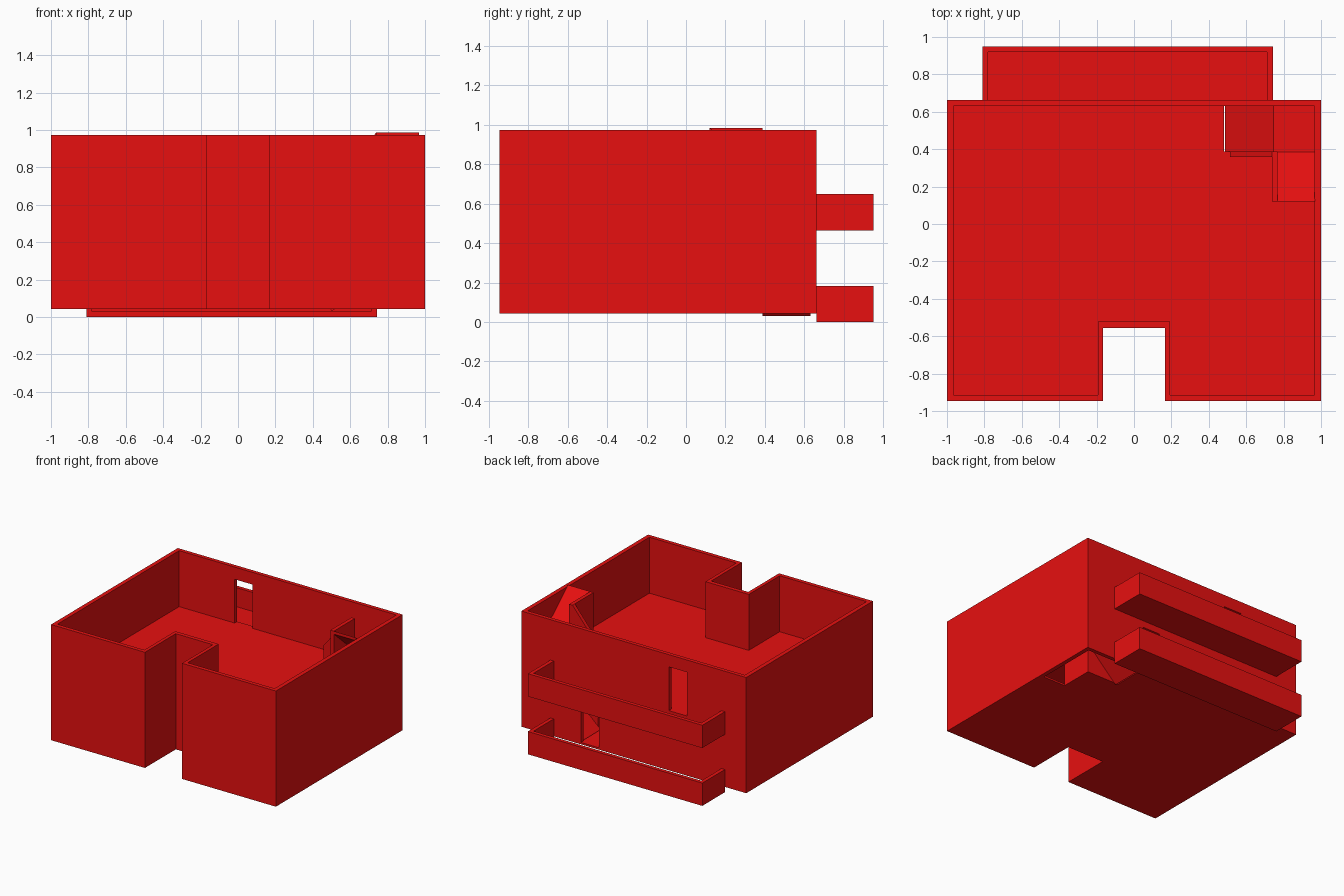
import bpy, bmesh

if "Cube" in bpy.data.objects:
    bpy.data.objects.remove(bpy.data.objects["Cube"], do_unlink=True)

red = bpy.data.materials.new("bright_red")
red.use_nodes = True
red.diffuse_color = (0.8, 0.005, 0.005, 1)
red.node_tree.nodes["Principled BSDF"].inputs["Base Color"].default_value = red.diffuse_color

STOREY = 0.465
BASE, TOP = 0.043, 0.973
FLOOR = 0.058
T = 0.03


def finish(name, bm):
    bmesh.ops.recalc_face_normals(bm, faces=bm.faces)
    mesh = bpy.data.meshes.new(name)
    bm.to_mesh(mesh)
    bm.free()
    mesh.materials.append(red)
    obj = bpy.data.objects.new(name, mesh)
    bpy.context.collection.objects.link(obj)
    return obj


def prism(name, points, lo, hi, axis="z"):
    """Extrude a 2D outline along an axis; the outline uses the other two axes in order."""
    place = {"x": lambda p, d: (d, p[0], p[1]),
             "y": lambda p, d: (p[0], d, p[1]),
             "z": lambda p, d: (p[0], p[1], d)}[axis]
    bm = bmesh.new()
    face = bm.faces.new([bm.verts.new(place(p, lo)) for p in points])
    new = bmesh.ops.extrude_face_region(bm, geom=[face])["geom"]
    step = place((0, 0), hi - lo)
    bmesh.ops.translate(bm, vec=step, verts=[v for v in new if isinstance(v, bmesh.types.BMVert)])
    return finish(name, bm)


def box(name, x0, x1, y0, y1, z0, z1):
    return prism(name, [(x0, y0), (x1, y0), (x1, y1), (x0, y1)], z0, z1)


def ring_wall(name, outer, inner, z0, z1):
    """Closed wall between two matching outlines."""
    bm = bmesh.new()
    loops = [[bm.verts.new((x, y, z)) for x, y in pts]
             for pts, z in ((outer, z0), (outer, z1), (inner, z1), (inner, z0))]
    n = len(outer)
    for k in range(4):
        a, b = loops[k], loops[(k + 1) % 4]
        for i in range(n):
            j = (i + 1) % n
            bm.faces.new((a[i], a[j], b[j], b[i]))
    return finish(name, bm)


def plan(side, back, front, notch, depth):
    """Outline with a rectangular recess in the front."""
    return [(-side, back), (-side, front), (-notch, front), (-notch, depth),
            (notch, depth), (notch, front), (side, front), (side, back)]


# Outer walls
outer = plan(1.0, 0.663, -0.947, 0.165, -0.555)
inner = plan(0.966, 0.632, -0.915, 0.193, -0.522)
walls = ring_wall("outer_walls", outer, inner, BASE, TOP)

# Doorways to the balconies
for level, x in enumerate((0.31, -0.472)):
    z = FLOOR + level * STOREY
    cutter = box("door_cutter", x, x + 0.16, 0.58, 0.72, z, z + 0.352)
    cutter.hide_render = True
    mod = walls.modifiers.new("doorway", "BOOLEAN")
    mod.operation, mod.object, mod.solver = "DIFFERENCE", cutter, "EXACT"
    bpy.context.view_layer.objects.active = walls
    bpy.ops.object.modifier_apply(modifier=mod.name)
    bpy.data.objects.remove(cutter, do_unlink=True)

# Floor outline leaves the stairwell open in the back corner
floor_plan = inner[:7] + [(0.966, 0.12), (0.738, 0.12), (0.738, 0.388),
                          (0.48, 0.388), (0.48, 0.632)]
MID = 0.287
SLAB = 0.024

for level, story in enumerate(("lower", "upper")):
    z = level * STOREY
    top = FLOOR + STOREY - 0.003 + z
    prism(story + "_floor", floor_plan, BASE + z, FLOOR + z)

    # Balcony slab and parapet
    x0, x1, y0, y1 = -0.81, 0.742, 0.663, 0.95
    box(story + "_balcony_floor", x0, x1, y0, y1, z, z + T)
    parapet = [(x0, y0), (x0, y1), (x1, y1), (x1, y0), (x1 - T, y0),
               (x1 - T, y1 - T), (x0 + T, y1 - T), (x0 + T, y0)]
    prism(story + "_balcony_parapet", parapet, z + T, z + 0.183)

    # Stairs: first ramp, landing, second ramp
    m = MID + z
    prism(story + "_first_ramp",
          [(0.487, z + 0.05), (0.503, z + 0.03), (0.745, m - SLAB), (0.745, m)],
          0.388, 0.632, "y")
    box(story + "_landing", 0.745, 0.966, 0.385, 0.632, m - SLAB, m)
    prism(story + "_second_ramp",
          [(0.385, m), (0.385, m - SLAB), (0.12, top - SLAB), (0.12, top)],
          0.768, 0.968, "x")

    # Stair side walls
    prism(story + "_first_stair_wall",
          [(0.512, z + BASE), (0.738, z + BASE), (0.738, top), (0.512, z + 0.25)],
          0.358, 0.388, "y")
    box(story + "_second_stair_wall", 0.738, 0.768, 0.12, 0.388, z + BASE, top)
